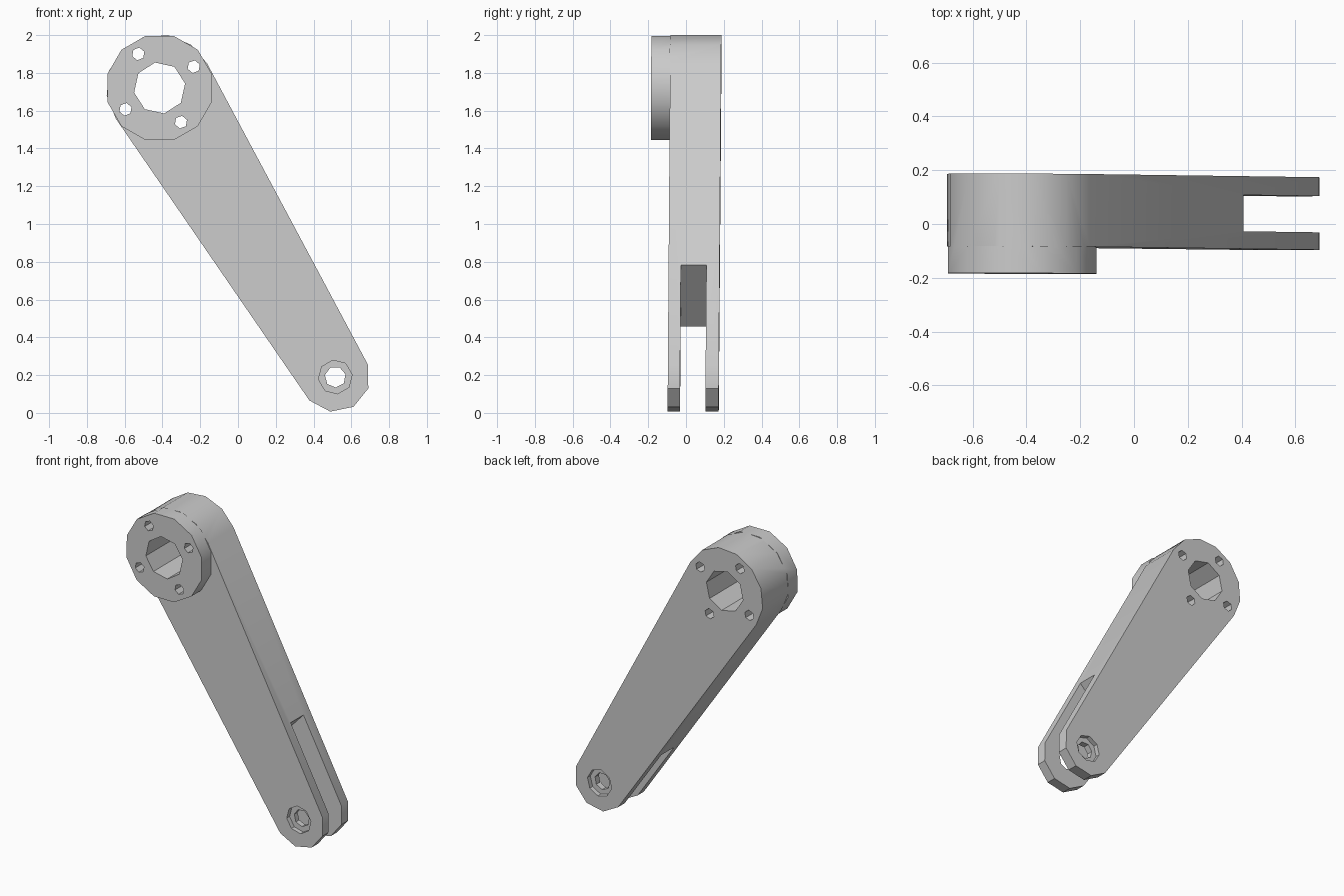
import bpy, bmesh
from math import cos, sin, radians, atan2, degrees

if "Cube" in bpy.data.objects:
    bpy.data.objects.remove(bpy.data.objects["Cube"])

HUB = (-0.415, 1.72)
TIP = (0.515, 0.19)
AXIS = degrees(atan2(TIP[1] - HUB[1], TIP[0] - HUB[0]))


def arc(c, r, start, end, n):
    step = (end - start) / n
    return [(c[0] + r * cos(radians(start + i * step)),
             c[1] + r * sin(radians(start + i * step))) for i in range(n + 1)]


def ring(c, r, sides, phase=0):
    return arc(c, r, phase, phase + 360, sides)[:-1]


def prism(name, outline, y0, y1):
    """Extrude an x-z outline from y0 to y1."""
    bm = bmesh.new()
    face = bm.faces.new([bm.verts.new((x, y0, z)) for x, z in outline])
    new = bmesh.ops.extrude_face_region(bm, geom=[face])["geom"]
    bmesh.ops.translate(bm, vec=(0, y1 - y0, 0),
                        verts=[v for v in new if isinstance(v, bmesh.types.BMVert)])
    bmesh.ops.recalc_face_normals(bm, faces=bm.faces)
    mesh = bpy.data.meshes.new(name)
    bm.to_mesh(mesh)
    bm.free()
    obj = bpy.data.objects.new(name, mesh)
    bpy.context.collection.objects.link(obj)
    return obj


def combine(target, other, operation):
    mod = target.modifiers.new(operation, 'BOOLEAN')
    mod.operation, mod.solver, mod.object = operation, 'EXACT', other
    bpy.context.view_layer.objects.active = target
    bpy.ops.object.modifier_apply(modifier=mod.name)
    bpy.data.objects.remove(other, do_unlink=True)


# Tapered arm with rounded ends, and the raised hub boss on its front
outline = (arc(HUB, 0.283, AXIS + 86, AXIS + 274, 7)
           + arc(TIP, 0.185, AXIS - 79, AXIS + 79, 4))
arm = prism("crank_arm", outline, -0.09, 0.18)
combine(arm, prism("hub_boss", ring(HUB, 0.286, 12, 15), -0.19, -0.09), 'UNION')

# Fork slot at the small end
slot = [(0.54, 0.926), (-0.02, 0.32), (0.3, -0.3), (1, -0.3), (1, 0.6)]
combine(arm, prism("fork_slot", slot, -0.025, 0.11), 'DIFFERENCE')

# Hub bore and its four bolt holes
combine(arm, prism("hub_bore", ring(HUB, 0.137, 8, 10), -0.5, 0.5), 'DIFFERENCE')
for k in range(4):
    centre = arc(HUB, 0.213, 32 + 90 * k, 360, 1)[0]
    combine(arm, prism("bolt_hole", ring(centre, 0.034, 6, 20), -0.5, 0.5), 'DIFFERENCE')

# Pin hole through the fork with a shallow recess on each outer face
combine(arm, prism("pin_hole", ring(TIP, 0.056, 7, 15), -0.5, 0.5), 'DIFFERENCE')
for y0, y1 in ((-0.3, -0.06), (0.15, 0.3)):
    combine(arm, prism("pin_recess", ring(TIP, 0.09, 8, 8), y0, y1), 'DIFFERENCE')

# Slight lean of the arm towards the front at the small end
for v in arm.data.vertices:
    along = (v.co.x - 0.05) * cos(radians(AXIS)) + (v.co.z - 0.95) * sin(radians(AXIS))
    v.co.y -= 0.0065 * along

arm.select_set(True)
bpy.context.view_layer.objects.active = arm
bpy.ops.object.shade_smooth_by_angle(angle=radians(35))
